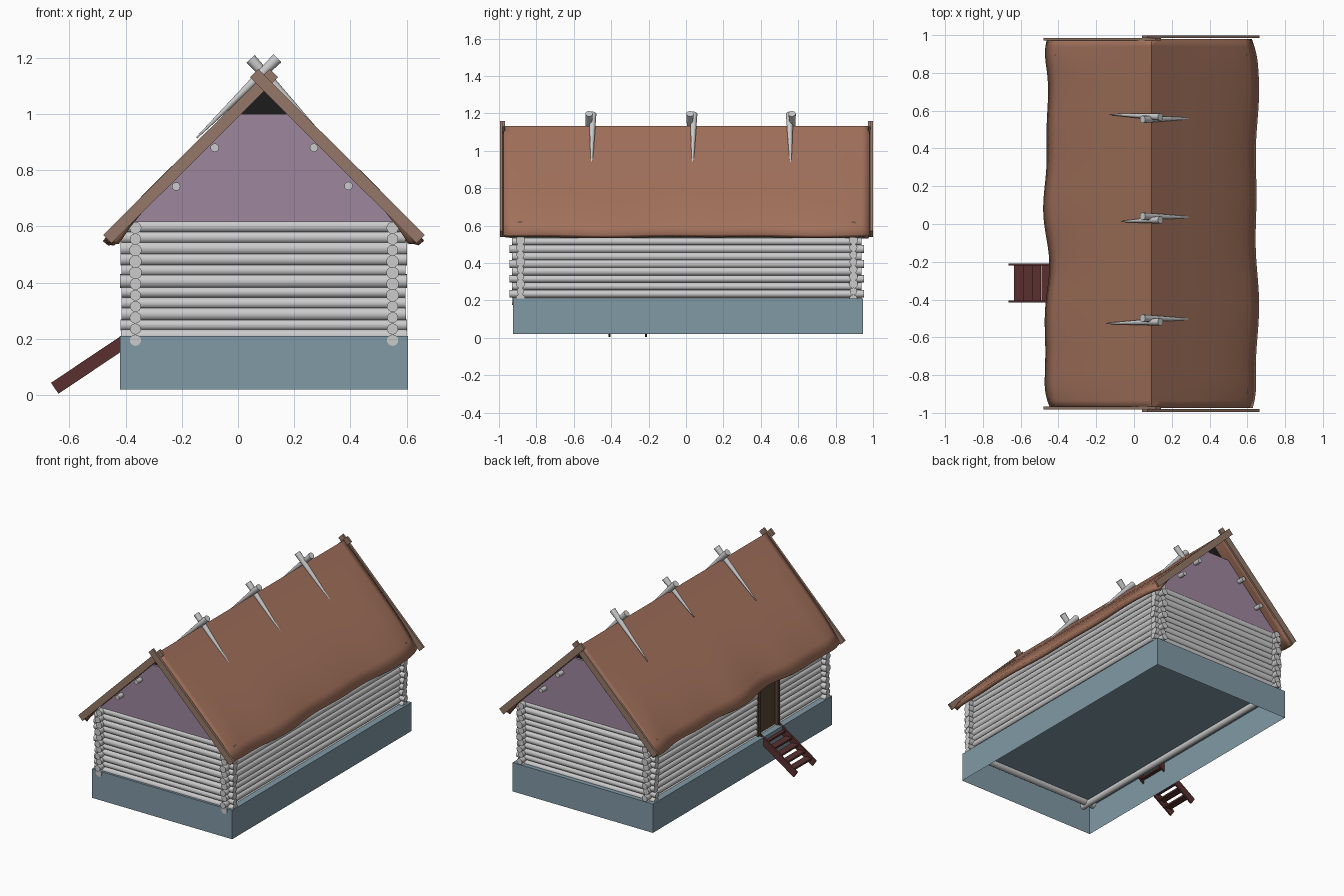
import bpy, bmesh, random
from math import sin
from mathutils import Vector, Matrix

if "Cube" in bpy.data.objects:
    bpy.data.objects.remove(bpy.data.objects["Cube"])

random.seed(4)
RIDGE_X = 0.0925
S = 0.7071


def material(name, rgb):
    m = bpy.data.materials.new(name)
    m.diffuse_color = (*rgb, 1)
    m.use_nodes = True
    m.node_tree.nodes["Principled BSDF"].inputs["Base Color"].default_value = m.diffuse_color
    return m


ORANGE = material("roof_covering", (0.36, 0.165, 0.105))
BOARD = material("board_wood", (0.30, 0.19, 0.14))
BLUE = material("foundation_blue", (0.22, 0.32, 0.38))
PURPLE = material("gable_purple", (0.34, 0.24, 0.34))
RED = material("stair_red", (0.10, 0.03, 0.03))
BROWN = material("door_brown", (0.10, 0.06, 0.035))
DARK = material("dark", (0.012, 0.012, 0.012))


def finish(name, bm, mat=None):
    me = bpy.data.meshes.new(name)
    bm.to_mesh(me)
    bm.free()
    ob = bpy.data.objects.new(name, me)
    bpy.context.collection.objects.link(ob)
    if mat:
        me.materials.append(mat)
    return ob


def add_pole(bm, a, b, r1, r2=None, sides=16):
    a, b = Vector(a), Vector(b)
    d = b - a
    m = Matrix.Translation((a + b) / 2) @ d.to_track_quat('Z', 'Y').to_matrix().to_4x4()
    bmesh.ops.create_cone(bm, cap_ends=True, segments=sides, radius1=r1,
                          radius2=r1 if r2 is None else r2, depth=d.length, matrix=m)


def add_box(bm, lo, hi):
    lo, hi = Vector(lo), Vector(hi)
    m = Matrix.Translation((lo + hi) / 2) @ Matrix.Diagonal((*(hi - lo), 1))
    return bmesh.ops.create_cube(bm, size=1, matrix=m)


def add_prism(bm, xz, y0, y1):
    # extrude an outline in the x-z plane along y
    f = bm.faces.new([bm.verts.new((x, y0, z)) for x, z in xz])
    ext = bmesh.ops.extrude_face_region(bm, geom=[f])
    for v in ext['geom']:
        if isinstance(v, bmesh.types.BMVert):
            v.co.y = y1
    bmesh.ops.recalc_face_normals(bm, faces=bm.faces)


def plank_outline(a, b, w):
    # rectangle of width w around the segment a-b
    a, b = Vector(a), Vector(b)
    d = (b - a).normalized()
    n = Vector((-d.y, d.x)) * w / 2
    return [a + n, b + n, b - n, a - n]


# foundation, open at the bottom
bm = bmesh.new()
add_box(bm, (-0.42, -0.925, 0.02), (0.605, 0.945, 0.21))
bm.faces.ensure_lookup_table()
bmesh.ops.delete(bm, geom=[f for f in bm.faces if f.normal.z < -0.5], context='FACES_ONLY')
finish("foundation", bm, BLUE)

# side wall logs, the left wall is interrupted by the door
DOOR = (-0.41, -0.21)
for side, x in (("left", -0.365), ("right", 0.55)):
    bm = bmesh.new()
    for i in range(11):
        z = 0.195 + 0.04 * i
        ext = 0.015 * (i % 2)
        r = random.uniform(0.019, 0.023)
        ends = (-0.93 - ext, 0.938 + ext)
        if side == "left" and 0 < i < 10:
            add_pole(bm, (x, ends[0], z), (x, DOOR[0], z), r)
            add_pole(bm, (x, DOOR[1], z), (x, ends[1], z), r)
        else:
            add_pole(bm, (x, ends[0], z), (x, ends[1], z), r)
    finish(side + "_wall_logs", bm)

# end wall logs
for side, y in (("front", -0.885), ("back", 0.895)):
    bm = bmesh.new()
    for i in range(11):
        z = 0.21 + 0.039 * i
        ext = random.uniform(0, 0.012)
        r = random.uniform(0.019, 0.026)
        add_pole(bm, (-0.408 - ext, y, z), (0.59 + ext, y, z), r)
    finish(side + "_wall_logs", bm)

# gables: coloured panel cut off below the peak, dark backing behind it
for side, y, s in (("front", -0.89, 1), ("back", 0.90, -1)):
    bm = bmesh.new()
    c, top = RIDGE_X, 1.088
    add_prism(bm, [(c - top + 0.6, 0.6), (c + top - 0.6, 0.6),
                   (c + top - 1, 1.0), (c - top + 1, 1.0)], y - 0.008, y + 0.008)
    finish(side + "_gable", bm, PURPLE)
    bm = bmesh.new()
    yb = y + s * 0.03
    add_prism(bm, [(c - 0.14, 0.948), (c + 0.14, 0.948), (c, 1.088)], yb - 0.005, yb + 0.005)
    finish(side + "_peak_backing", bm, DARK)

# purlins
bm = bmesh.new()
for x, z in ((-0.22, 0.742), (-0.083, 0.88), (0.27, 0.88), (0.393, 0.744)):
    add_pole(bm, (x, -0.945, z), (x, 0.955, z), 0.015)
finish("purlins", bm)

# roof covering with uneven, drooping eaves
bm = bmesh.new()
NY, NU = 48, 12
rows = []
for j in range(NY + 1):
    y = -0.975 + 1.955 * j / NY
    end = max(0, abs(y) - 0.85) / 0.13
    row = []
    for k in range(-NU, NU + 1):
        t = abs(k) / NU
        if k < 0:
            wave = 0.011 * sin(7.5 * y + 0.4) + 0.007 * sin(13 * y + 1)
        else:
            wave = 0.007 * sin(5.5 * y + 4) + 0.005 * sin(11 * y)
        reach = 0.558 + (wave - 0.022 * end * end) * t ** 3
        bulge = 0.012 * (1 - end) * sin(3.14 * t) * t
        droop = 0.022 * t ** 10 + 0.3 * wave * t ** 3
        x = RIDGE_X + (1 if k > 0 else -1) * (t * reach + bulge * S)
        row.append(bm.verts.new((x, y, 1.132 - 0.558 * t + bulge * S - droop)))
    rows.append(row)
for j in range(NY):
    for k in range(2 * NU):
        bm.faces.new((rows[j][k], rows[j][k + 1], rows[j + 1][k + 1], rows[j + 1][k]))
roof = finish("roof", bm, ORANGE)
mod = roof.modifiers.new("thickness", 'SOLIDIFY')
mod.thickness, mod.offset = 0.026, -1

# crossed boards along the gable edges
for side, y, out in (("front", -0.972, -1), ("back", 0.977, 1)):
    for name, s, shift in (("left", -1, 0), ("right", 1, 0.013)):
        bm = bmesh.new()
        y0 = y + out * shift - out * 0.005
        add_prism(bm, plank_outline((RIDGE_X + s * 0.557, 0.555),
                                    (RIDGE_X - s * 0.035, 1.145), 0.042), y0, y0 + out * 0.014)
        finish(f"{side}_{name}_gable_board", bm, BOARD)

# tapered poles crossed over the ridge
bm = bmesh.new()
for y, left_len in ((-0.515, 0.24), (0.025, 0.16), (0.57, 0.22)):
    add_pole(bm, (0.14, y - 0.003, 1.198), (RIDGE_X - left_len, y - 0.012 + 0.022 * (y > 0.5),
             1.155 - left_len), 0.02, 0.003, 12)
    d = 1 if y < 0.5 else -1
    add_pole(bm, (0.045, y + 0.016 * d, 1.196), (0.32, y + 0.01 * d, 0.9), 0.02, 0.003, 12)
finish("ridge_poles", bm)

# door and frame in the left wall
bm = bmesh.new()
add_box(bm, (-0.372, DOOR[0], 0.21), (-0.355, DOOR[1], 0.59))
finish("door", bm, BROWN)
bm = bmesh.new()
for y in DOOR:
    add_box(bm, (-0.392, y - 0.012, 0.21), (-0.345, y + 0.012, 0.59))
add_box(bm, (-0.39, DOOR[0], 0.565), (-0.347, DOOR[1], 0.59))
finish("door_frame", bm, BROWN)

# stairs: two sloping stringers and the treads between them
bm = bmesh.new()
for y in (-0.415, -0.22):
    add_prism(bm, plank_outline((-0.652, 0.024), (-0.385, 0.203), 0.047), y, y + 0.011)
finish("stair_stringers", bm, RED)
bm = bmesh.new()
for i in range(5):
    x = -0.61 + 0.048 * i
    z = 0.05 + 0.0322 * i
    add_box(bm, (x - 0.025, -0.408, z - 0.006), (x + 0.022, -0.215, z + 0.006))
finish("stair_treads", bm, RED)

# smooth round parts, keep edges sharp
for ob in bpy.data.objects:
    ob.select_set(True)
bpy.context.view_layer.objects.active = roof
bpy.ops.object.shade_smooth_by_angle()
